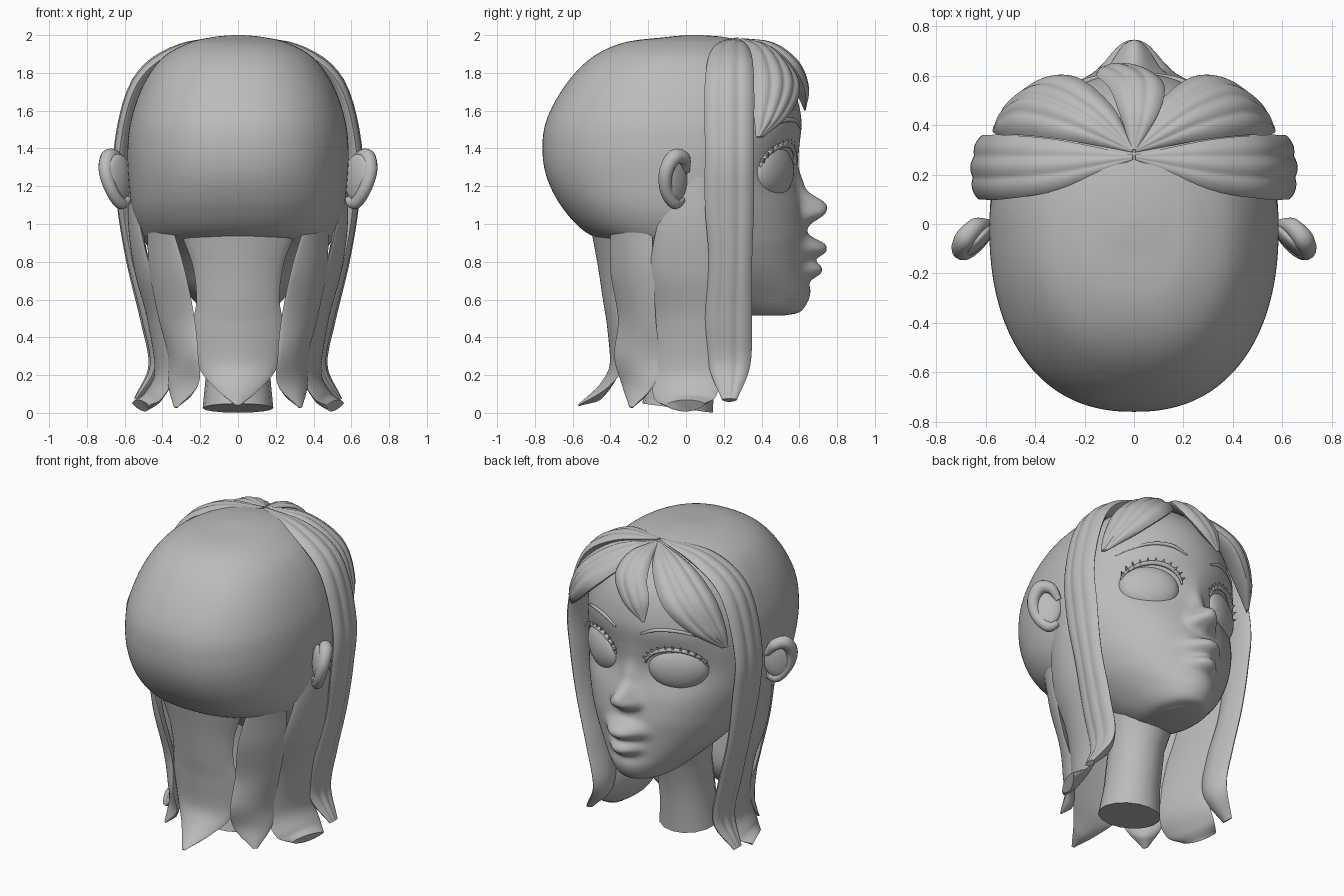
import bpy, bmesh, math
from mathutils import Vector, Matrix

cube = bpy.data.objects.get("Cube")
if cube:
    bpy.data.objects.remove(cube)

grey = bpy.data.materials.new("plain grey")
grey.use_nodes = True
grey.diffuse_color = (0.5, 0.5, 0.5, 1)
grey.node_tree.nodes["Principled BSDF"].inputs["Base Color"].default_value = (0.5, 0.5, 0.5, 1)


def add(name, bm, mirror=False, angle=50):
    bmesh.ops.recalc_face_normals(bm, faces=bm.faces)
    mesh = bpy.data.meshes.new(name)
    bm.to_mesh(mesh)
    bm.free()
    mesh.materials.append(grey)
    ob = bpy.data.objects.new(name, mesh)
    bpy.context.collection.objects.link(ob)
    bpy.ops.object.select_all(action='DESELECT')
    ob.select_set(True)
    bpy.context.view_layer.objects.active = ob
    bpy.ops.object.shade_smooth_by_angle(angle=math.radians(angle))
    if mirror:
        ob.modifiers.new("Mirror", 'MIRROR').use_mirror_merge = False


def spline(points, count):
    """Catmull-Rom resampling of tuples of any length."""
    pts = [Vector(p) for p in points]
    pts = [2 * pts[0] - pts[1]] + pts + [2 * pts[-1] - pts[-2]]
    out = []
    for i in range(count):
        f = i / (count - 1) * (len(pts) - 3)
        k = min(int(f), len(pts) - 4)
        t = f - k
        a, b, c, d = pts[k:k + 4]
        out.append(0.5 * (2 * b + (c - a) * t + (2 * a - 5 * b + 4 * c - d) * t * t
                          + (3 * b - a - 3 * c + d) * t ** 3))
    return out


def skin(bm, rings):
    """Close a stack of rings into a solid."""
    rows = [[bm.verts.new(p) for p in r] for r in rings]
    n = len(rows[0])
    for a, b in zip(rows, rows[1:]):
        for i in range(n):
            bm.faces.new((a[i], a[(i + 1) % n], b[(i + 1) % n], b[i]))
    bm.faces.new(rows[0])
    bm.faces.new(rows[-1])


def tube(bm, points, radii, count=20, sides=8):
    path, rings = spline(points, count), []
    for i, p in enumerate(path):
        t = (path[min(i + 1, count - 1)] - path[max(i - 1, 0)]).normalized()
        u = t.cross(Vector((0.3, 1, 0.1))).normalized()
        v = t.cross(u)
        f = i / (count - 1) * (len(radii) - 1)
        k = min(int(f), len(radii) - 2)
        r = radii[k] + (radii[k + 1] - radii[k]) * (f - k)
        rings.append([p + r * (u * math.cos(a) + v * math.sin(a))
                      for a in (math.tau * j / sides for j in range(sides))])
    skin(bm, rings)


# Head sections: height, back, front, half width, depth of the widest point
SECTIONS = [
    (0.515, 0.25, 0.52, 0.09, 0.4), (0.54, 0.12, 0.61, 0.17, 0.36), (0.63, -0.06, 0.645, 0.27, 0.26),
    (0.75, -0.16, 0.64, 0.385, 0.17), (0.87, -0.32, 0.64, 0.47, 0.09), (0.95, -0.52, 0.64, 0.515, 0.03),
    (1.08, -0.65, 0.62, 0.56, 0), (1.24, -0.735, 0.595, 0.58, 0), (1.4, -0.76, 0.6, 0.585, 0),
    (1.56, -0.735, 0.61, 0.565, 0), (1.74, -0.635, 0.56, 0.5, 0), (1.88, -0.5, 0.45, 0.4, 0),
    (1.96, -0.33, 0.33, 0.26, 0), (1.99, -0.1, 0.2, 0.13, 0.03), (2.0, 0, 0.08, 0.03, 0.03)]

# Face relief: x, z, spread in x, spread in z, depth
RELIEF = [(0, 1.08, 0.07, 0.07, 0.115), (0, 1.18, 0.05, 0.1, 0.03), (0.07, 1.05, 0.04, 0.04, 0.035),
          (0, 0.87, 0.115, 0.055, 0.105), (0, 0.757, 0.095, 0.047, 0.08), (0, 0.63, 0.12, 0.06, 0.012),
          (0.27, 1.28, 0.2, 0.15, -0.035)]


def relief(x, z):
    return sum(d * math.exp(-(((abs(x) - cx) / sx) ** 2 + ((z - cz) / sz) ** 2) ** 1.3)
               for cx, cz, sx, sz, d in RELIEF)


def power(v, e):
    return math.copysign(abs(v) ** e, v)


HEAD = spline(SECTIONS, 169)


def face_y(x, z):
    s = min(HEAD, key=lambda r: abs(r[0] - z))
    return s[4] + (s[2] - s[4]) * math.sqrt(max(0, 1 - (x / s[3]) ** 2)) + relief(x, z)


bm = bmesh.new()
rings = []
for z, back, front, half, mid in HEAD:
    ring = []
    for i in range(180):
        c, s = math.cos(math.tau * i / 180), math.sin(math.tau * i / 180)
        e = 1 if s > 0 else 0.87
        x = half * power(c, e)
        y = mid + (front - mid) * s + relief(x, z) if s > 0 else mid + (mid - back) * power(s, e)
        ring.append((x, y, z))
    rings.append(ring)
skin(bm, rings)
add("head", bm)

# Neck with a slanted cut
bm = bmesh.new()
rings = []
for z, y, r in [(0.025, -0.045, 0.187), (0.2, -0.02, 0.17), (0.45, 0.02, 0.17), (0.6, 0.05, 0.2), (0.75, 0.08, 0.25)]:
    ring = []
    for i in range(16):
        a = math.tau * i / 16
        ring.append((r * math.cos(a), y + r * math.sin(a), z - 0.13 * r * math.sin(a)))
    rings.append(ring)
skin(bm, rings)
add("neck", bm)


def ellipsoid(name, centre, radii, turn):
    bm = bmesh.new()
    m = Matrix.Translation(centre) @ Matrix.Rotation(math.radians(turn), 4, 'Z') @ Matrix.Diagonal((*radii, 1))
    bmesh.ops.create_uvsphere(bm, u_segments=32, v_segments=20, radius=1, matrix=m)
    add(name, bm, True)


# Eyes, lids, lashes and brows
ellipsoid("eyeball", (0.27, face_y(0.27, 1.28) - 0.035, 1.28), (0.185, 0.08, 0.145), -30)


def on_face(x, z, lift):
    return Vector((x, face_y(x, z) + lift, z))


lid = []
for i in range(13):
    a = math.radians(8 + 160 * i / 12)
    lid.append(on_face(0.27 + 0.165 * math.cos(a), 1.285 + 0.135 * math.sin(a), 0.012))
bm = bmesh.new()
tube(bm, lid, (0.006, 0.014, 0.014, 0.006), 30)
add("upper_eyelid", bm, True)

bm = bmesh.new()
for p in lid[1:-1]:
    out = Vector((p.x - 0.27, 0.07, p.z - 1.27)).normalized()
    tube(bm, (p, p + out * 0.015, p + out * 0.035), (0.015, 0.001), 5, 6)
add("eyelashes", bm, True)

bm = bmesh.new()
brow = [on_face(x, z, 0.003) for x, z in ((0.09, 1.51), (0.2, 1.55), (0.33, 1.54), (0.46, 1.47))]
tube(bm, brow, (0.006, 0.012, 0.01, 0.002), 24)
add("eyebrow", bm, True)

# Ears: a bowl with a rolled rim
ellipsoid("ear_bowl", (0.635, -0.065, 1.24), (0.095, 0.035, 0.13), -45)
bm = bmesh.new()
tube(bm, [(0.59, 0.0, 1.28), (0.64, -0.01, 1.345), (0.685, -0.06, 1.355), (0.7, -0.105, 1.28),
          (0.67, -0.105, 1.18), (0.62, -0.06, 1.11), (0.58, -0.02, 1.13)],
     (0.02, 0.035, 0.042, 0.038, 0.034, 0.033, 0.02), 36, 12)
add("ear_rim", bm, True)


def strand(name, left, right, bulge, ridges=0, thick=0.05, mirror=True):
    """Hair lock between two edge paths, domed outward and grooved."""
    rows, m = 48, 28
    a, b = spline(left, rows), spline(right, rows)
    mids = [(p + q) / 2 for p, q in zip(a, b)]
    rings, last = [], None
    for i in range(rows):
        side = b[i] - a[i]
        w = side.length
        n = side.cross(mids[min(i + 1, rows - 1)] - mids[max(i - 1, 0)]).normalized()
        ref = last or (mids[i] - Vector((0, 0, 1)))
        if n.dot(ref) < 0:
            n = -n
        last = n
        outer, inner = [], []
        for j in range(m + 1):
            t = j / m
            dome = math.sin(math.pi * t) ** 0.7
            groove = 0.035 * w * abs(math.sin(math.pi * t * ridges)) if ridges else 0
            p = a[i] + side * t
            outer.append(p + n * (bulge * w * dome + groove))
            inner.append(p + n * (bulge * w - min(thick, w * 0.4)) * dome)
        rings.append(outer + inner[-2:0:-1])
    bm = bmesh.new()
    skin(bm, rings)
    add(name, bm, mirror)


# Hair
strand("side_lock",
       [(0.005, 0.26, 1.985), (0.3, 0.14, 1.93), (0.53, 0.1, 1.75), (0.625, 0.1, 1.4), (0.61, 0.1, 1.1),
        (0.56, 0.12, 0.8), (0.48, 0.1, 0.5), (0.44, 0.12, 0.25), (0.54, 0.19, 0.07)],
       [(0.005, 0.28, 1.985), (0.3, 0.34, 1.92), (0.51, 0.36, 1.76), (0.61, 0.36, 1.4), (0.59, 0.36, 1.1),
        (0.55, 0.35, 0.8), (0.48, 0.35, 0.5), (0.44, 0.34, 0.25), (0.54, 0.27, 0.07)], 0.12, 3, 0.08)
strand("ear_lock",
       [(0.55, -0.06, 1.25), (0.52, -0.15, 1), (0.46, -0.19, 0.75), (0.38, -0.17, 0.5), (0.34, -0.18, 0.22),
        (0.4, -0.17, 0.08), (0.47, -0.11, 0.04)],
       [(0.56, 0.13, 1.25), (0.56, 0.17, 1), (0.53, 0.18, 0.75), (0.47, 0.18, 0.5), (0.43, 0.18, 0.22),
        (0.49, 0.16, 0.09), (0.56, 0.1, 0.05)],
       0.12, 0, 0.07)
strand("rear_side_lock",
       [(0.35, -0.4, 0.99), (0.28, -0.4, 0.75), (0.23, -0.36, 0.5), (0.21, -0.38, 0.3), (0.21, -0.34, 0.15), (0.32, -0.3, 0.03)],
       [(0.48, -0.18, 0.95), (0.47, -0.17, 0.75), (0.42, -0.16, 0.5), (0.37, -0.14, 0.3), (0.37, -0.17, 0.15), (0.34, -0.28, 0.03)],
       0.12, 0, 0.06)
edge = [(0.31, -0.39, 0.97), (0.24, -0.38, 0.78), (0.22, -0.36, 0.6), (0.24, -0.33, 0.45),
        (0.21, -0.33, 0.25), (0.12, -0.42, 0.13), (0.01, -0.57, 0.04)]
strand("back_lock", [(-x, y, z) for x, y, z in edge], edge, 0.18, 0, 0.06, False)
strand("fringe",
       [(0.005, 0.29, 1.98), (0.28, 0.34, 1.91), (0.46, 0.36, 1.76), (0.54, 0.36, 1.59), (0.57, 0.37, 1.46)],
       [(0.005, 0.31, 1.98), (0.09, 0.48, 1.88), (0.25, 0.6, 1.73), (0.41, 0.55, 1.58), (0.55, 0.41, 1.46)],
       0.2, 4, 0.13)
strand("centre_curl",
       [(0.01, 0.3, 1.98), (0.1, 0.45, 1.94), (0.12, 0.57, 1.83), (0.02, 0.63, 1.7), (-0.12, 0.63, 1.6)],
       [(-0.01, 0.3, 1.98), (-0.06, 0.45, 1.92), (-0.1, 0.55, 1.84), (-0.15, 0.6, 1.74), (-0.14, 0.63, 1.61)],
       0.17, 3, 0.07, False)
